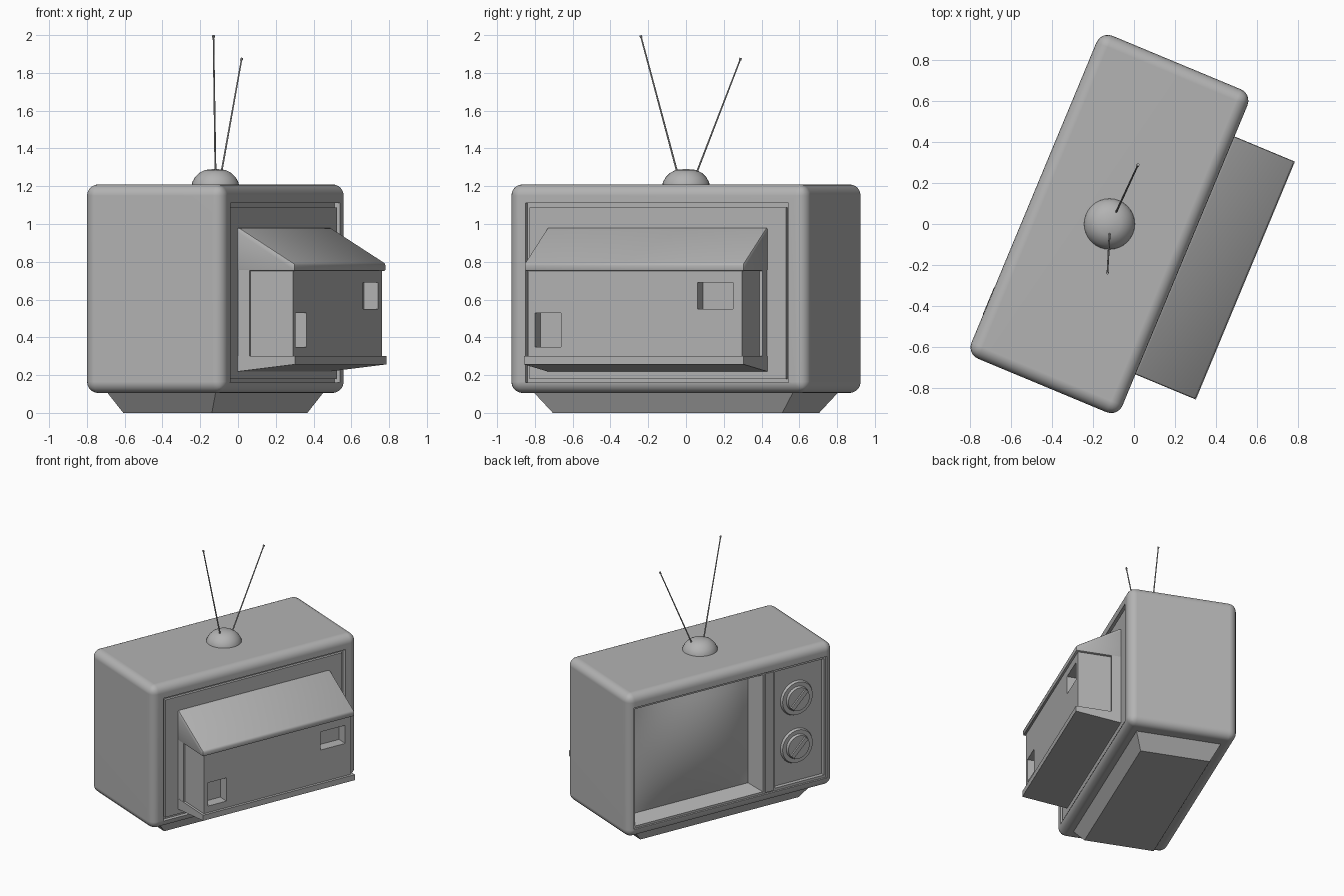
import bpy, bmesh
from math import radians
from itertools import product
from mathutils import Matrix, Vector

if "Cube" in bpy.data.objects:
    bpy.data.objects.remove(bpy.data.objects["Cube"])

# The set is turned on its stand: local +Y is the screen, local -Y the rear
PLACE = Matrix.Translation((-0.12, 0, 0)) @ Matrix.Rotation(radians(67.4), 4, 'Z')

GREY = (0.45, 0.45, 0.45, 1)
grey = bpy.data.materials.new("plain grey")
grey.use_nodes = True
grey.diffuse_color = GREY
grey.node_tree.nodes["Principled BSDF"].inputs["Base Color"].default_value = GREY


def finish(name, bm, smooth=False, place=PLACE):
    bmesh.ops.recalc_face_normals(bm, faces=bm.faces)
    mesh = bpy.data.meshes.new(name)
    bm.to_mesh(mesh)
    bm.free()
    mesh.materials.append(grey)
    obj = bpy.data.objects.new(name, mesh)
    bpy.context.collection.objects.link(obj)
    obj.matrix_world = place
    if smooth:
        smooth_shade(obj)
    return obj


def smooth_shade(obj):
    bpy.ops.object.select_all(action='DESELECT')
    obj.select_set(True)
    bpy.context.view_layer.objects.active = obj
    bpy.ops.object.shade_smooth_by_angle(angle=radians(32))


def hull(name, *boxes, bevel=0, segments=1, turn=None):
    """Convex solid around boxes given as x0, x1, y0, y1, z0, z1."""
    bm = bmesh.new()
    corners = {c for b in boxes for c in product(b[0:2], b[2:4], b[4:6])}
    for c in corners:
        bm.verts.new(c)
    bmesh.ops.convex_hull(bm, input=bm.verts)
    bmesh.ops.dissolve_limit(bm, angle_limit=0.01, verts=bm.verts, edges=bm.edges)
    if bevel:
        bmesh.ops.bevel(bm, geom=bm.edges[:], offset=bevel, segments=segments,
                        profile=0.5, affect='EDGES', clamp_overlap=True)
    return finish(name, bm, bevel > 0, PLACE @ turn if turn else PLACE)


def carve(obj, cutters):
    for cutter in cutters:
        cutter.hide_render = True
        mod = obj.modifiers.new("cut", 'BOOLEAN')
        mod.operation, mod.solver, mod.object = 'DIFFERENCE', 'EXACT', cutter
    bpy.context.view_layer.update()
    graph = bpy.context.evaluated_depsgraph_get()
    mesh = bpy.data.meshes.new_from_object(obj.evaluated_get(graph))
    obj.modifiers.clear()
    obj.data = mesh
    for cutter in cutters:
        bpy.data.objects.remove(cutter)


def rod(name, start, end, r1, r2, sides=24, place=PLACE, smooth=True):
    start, end = Vector(start), Vector(end)
    axis = end - start
    spin = axis.to_track_quat('Z', 'Y').to_matrix().to_4x4()
    bm = bmesh.new()
    bmesh.ops.create_cone(bm, cap_ends=True, segments=sides, radius1=r1, radius2=r2,
                          depth=axis.length,
                          matrix=Matrix.Translation((start + end) / 2) @ spin)
    return finish(name, bm, smooth, place)


# Rounded cabinet with the front and rear recesses cut in
cabinet = hull("cabinet", (-.855, .855, -.40, .40, .105, 1.21), bevel=.06, segments=5)
carve(cabinet, [
    hull("front_cutter", (-.80, .80, .385, .5, .17, 1.11)),
    hull("screen_cutter", (-.28, .785, .39, .39, .185, 1.095),
         (-.215, .75, .28, .28, .235, 1.04)),
    hull("control_cutter", (-.785, -.38, .355, .45, .19, 1.09)),
    hull("rear_cutter", (-.755, .755, -.5, -.37, .16, 1.11)),
])
smooth_shade(cabinet)
weights = cabinet.modifiers.new("flat_panels", 'WEIGHTED_NORMAL')
weights.keep_sharp = True

# Bulging picture tube
bm = bmesh.new()
bmesh.ops.create_grid(bm, x_segments=20, y_segments=16, size=1)
for v in bm.verts:
    u, w = v.co.x, v.co.y
    v.co = (.268 + .485 * u, .285 + .08 * (1 - u * u) * (1 - w * w), .638 + .405 * w)
screen = finish("screen", bm, True)

# Divider and control knobs
hull("divider", (-.36, -.295, .37, .395, .18, 1.10))
for label, z in (("upper", .83), ("lower", .46)):
    x = -.575
    rod(label + "_knob_ring", (x, .35, z), (x, .372, z), .135, .125, 32)
    rod(label + "_knob", (x, .37, z), (x, .39, z), .095, .088, 32)
    turn = Matrix.Translation((x, 0, z)) @ Matrix.Rotation(radians(45), 4, 'Y')
    hull(label + "_knob_grip", (-.085, .085, .38, .402, -.016, .016), turn=turn)

# Rear panel and housing
hull("rear_panel", (-.735, .735, -.39, -.36, .18, 1.088))
hull("housing_roof", (-.63, .63, -.717, -.717, .75, .79),
     (-.63, .63, -.40, -.36, .75, .98), bevel=.01, segments=2)
hull("housing_floor", (-.63, .63, -.72, -.72, .257, .30),
     (-.63, .63, -.40, -.36, .22, .30))
hull("housing_frame", (-.628, .628, -.457, -.36, .26, .80))
housing = hull("housing_body", (-.612, .612, -.70, -.36, .28, .77))
carve(housing, [
    hull("upper_port_cutter", (.356, .562, -.8, -.62, .55, .69)),
    hull("lower_port_cutter", (-.575, -.424, -.8, -.62, .35, .53)),
])

# Tapered foot
hull("foot", (-.658, .658, -.254, .254, 0, 0), (-.743, .743, -.311, .311, .108, .108))

# Aerial dome, turned from a profile
bm = bmesh.new()
profile = [(.125, 1.205), (.122, 1.222), (.108, 1.247), (.085, 1.27), (.055, 1.286), (0, 1.292)]
verts = [bm.verts.new((r, 0, z)) for r, z in profile]
edges = [bm.edges.new(pair) for pair in zip(verts, verts[1:])]
bmesh.ops.spin(bm, geom=verts + edges, cent=(0, 0, 0), axis=(0, 0, 1),
               angle=radians(360), steps=32)
bmesh.ops.remove_doubles(bm, verts=bm.verts, dist=.0005)
finish("aerial_dome", bm, True)

# Pair of aerials with small tips
world = Matrix.Identity(4)
for label, base, tip in (("right", (-.119, -.04, 1.25), (-.13, -.24, 1.998)),
                         ("left", (-.092, .048, 1.25), (.02, .29, 1.878))):
    rod(label + "_aerial", base, tip, .005, .004, 8, world)
    end = Vector(tip)
    along = (end - Vector(base)).normalized()
    rod(label + "_aerial_tip", end - along * .012, end, .007, .007, 8, world)
